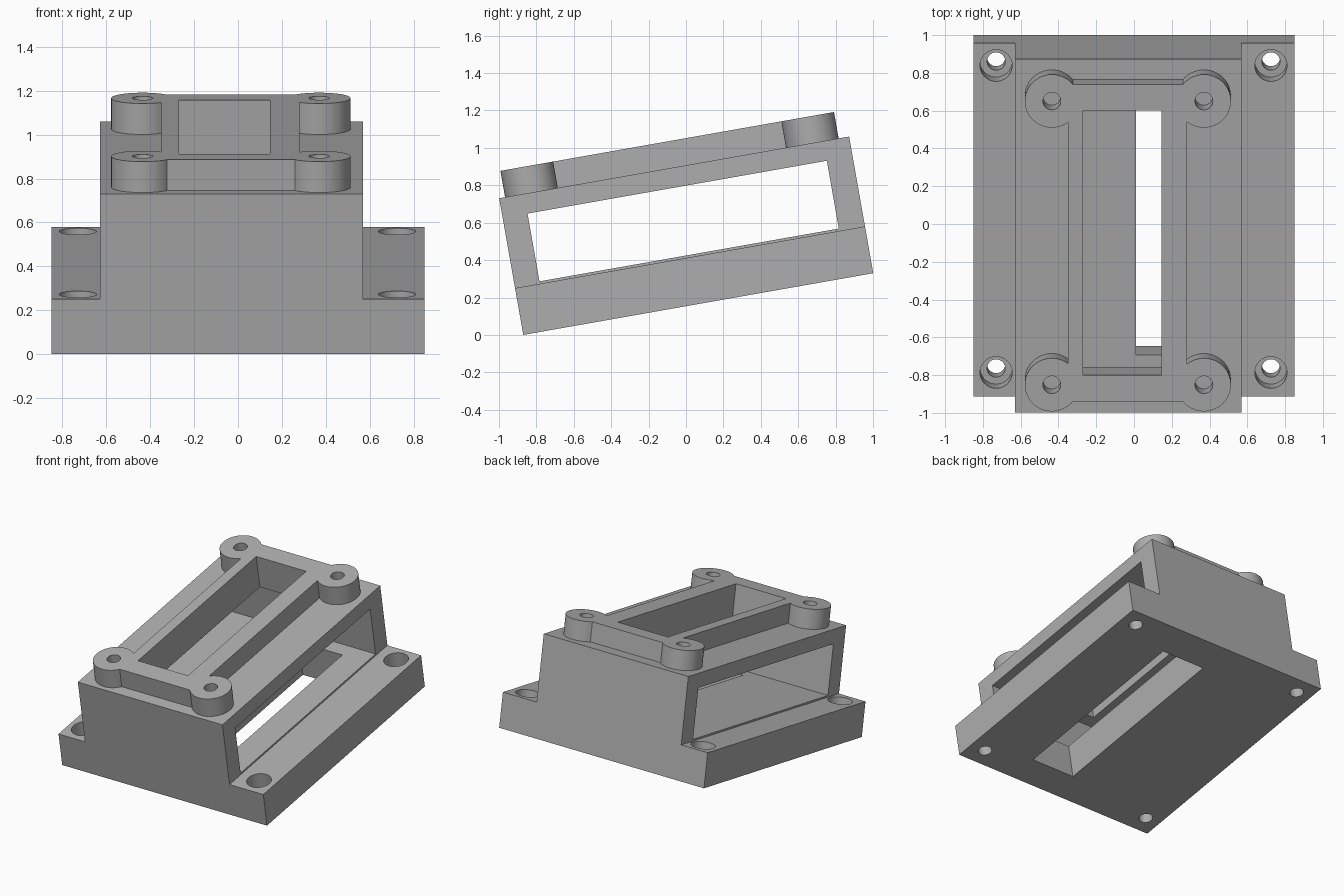
import bpy
import bmesh
import math
from mathutils import Matrix

cube = bpy.data.objects.get("Cube")
if cube:
    bpy.data.objects.remove(cube, do_unlink=True)

grey = bpy.data.materials.new("plain_grey")
grey.use_nodes = True
colour = (0.42, 0.42, 0.42, 1)
grey.diffuse_color = colour
grey.node_tree.nodes["Principled BSDF"].inputs["Base Color"].default_value = colour

# Main levels and lengths, measured square to the tilted bracket
LENGTH, BASE_TOP, FLOOR, CEILING, ROOF, FRAME_TOP = 1.9, 0.254, 0.267, 0.635, 0.742, 0.885
BODY_X = (-0.63, 0.57)
OPENING_Y = (0.227, 1.65)
TILT = Matrix.Translation((0, -0.87, 0)) @ Matrix.Rotation(math.radians(10), 4, 'X')


def make(name, bm):
    mesh = bpy.data.meshes.new(name)
    bm.to_mesh(mesh)
    bm.free()
    mesh.materials.append(grey)
    obj = bpy.data.objects.new(name, mesh)
    bpy.context.collection.objects.link(obj)
    return obj


def box(name, xs, ys, zs):
    bm = bmesh.new()
    spans = (xs, ys, zs)
    centre = [(a + b) / 2 for a, b in spans]
    size = [b - a for a, b in spans]
    bmesh.ops.create_cube(bm, size=1, matrix=Matrix.Translation(centre) @ Matrix.Diagonal((*size, 1)))
    return make(name, bm)


def cylinder(name, x, y, radius, zs):
    bm = bmesh.new()
    bmesh.ops.create_cone(bm, cap_ends=True, segments=48, radius1=radius, radius2=radius,
                          depth=zs[1] - zs[0], matrix=Matrix.Translation((x, y, sum(zs) / 2)))
    return make(name, bm)


def combine(target, tool, operation):
    tool.hide_render = True
    mod = target.modifiers.new("combine", 'BOOLEAN')
    mod.operation, mod.solver, mod.object = operation, 'EXACT', tool
    bpy.context.view_layer.objects.active = target
    bpy.ops.object.modifier_apply(modifier=mod.name)
    bpy.data.objects.remove(tool, do_unlink=True)


def finish(obj):
    obj.data.transform(TILT)
    bpy.ops.object.select_all(action='DESELECT')
    obj.select_set(True)
    bpy.context.view_layer.objects.active = obj
    bpy.ops.object.shade_smooth_by_angle(angle=math.radians(30))


# Housing: flanged base with a raised body
housing = box("housing", (-0.85, 0.85), (0, LENGTH), (0, BASE_TOP))
combine(housing, box("body", BODY_X, (0, LENGTH), (0, ROOF)), 'UNION')

# Sideways tunnel, roof opening and floor slot
combine(housing, box("tunnel", (-1, 1), (0.135, 1.76), (FLOOR, CEILING)), 'DIFFERENCE')
combine(housing, box("roof_opening", (-0.27, 0.145), OPENING_Y, (0.5, 1)), 'DIFFERENCE')
combine(housing, box("floor_slot", (0.01, 0.37), OPENING_Y, (-0.1, 0.4)), 'DIFFERENCE')

# Counterbored mounting holes in the flanges
for x in (-0.73, 0.725):
    for y in (0.13, 1.78):
        combine(housing, cylinder("bolt_hole", x, y, 0.048, (-0.1, 0.4)), 'DIFFERENCE')
        combine(housing, cylinder("counterbore", x, y, 0.085, (0.124, 0.4)), 'DIFFERENCE')
finish(housing)

# Raised frame with a screw boss at each corner
HEIGHT = (ROOF, FRAME_TOP)
BOSSES = [(x, y) for x in (-0.435, 0.37) for y in (0.175, 1.7)]
frame = box("top_frame", (-0.35, 0.28), (0.085, 1.79), HEIGHT)
for x, y in BOSSES:
    combine(frame, cylinder("boss", x, y, 0.143, HEIGHT), 'UNION')
combine(frame, box("frame_opening", (-0.27, 0.145), OPENING_Y, (0.5, 1)), 'DIFFERENCE')
for x, y in BOSSES:
    combine(frame, cylinder("screw_hole", x, y, 0.047, (0.5, 1)), 'DIFFERENCE')
finish(frame)
